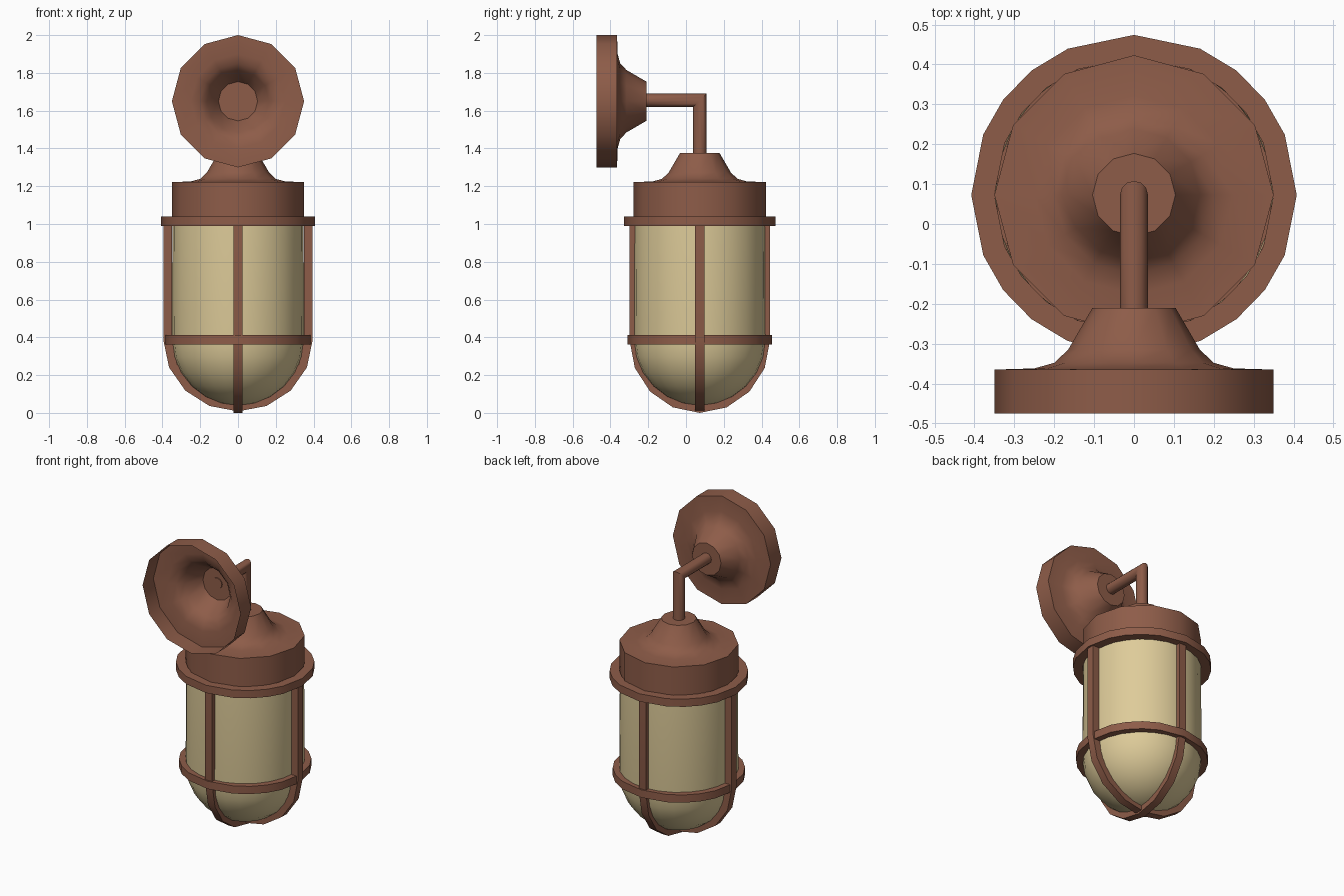
import bpy, bmesh, math
from mathutils import Matrix, Vector

if "Cube" in bpy.data.objects:
    bpy.data.objects.remove(bpy.data.objects["Cube"])

AXIS_Y = 0.073   # lantern axis
PLATE_Z = 1.65   # wall plate centre


def material(name, rgb):
    m = bpy.data.materials.new(name)
    m.diffuse_color = (*rgb, 1)
    m.use_nodes = True
    m.node_tree.nodes["Principled BSDF"].inputs["Base Color"].default_value = m.diffuse_color
    return m


BROWN = material("rust brown metal", (0.27, 0.108, 0.066))
GLASS = material("warm cream glass", (0.73, 0.60, 0.32))


def finish(bm, name, mat, angle=40, matrix=Matrix()):
    bmesh.ops.remove_doubles(bm, verts=bm.verts, dist=1e-5)
    bmesh.ops.recalc_face_normals(bm, faces=bm.faces)
    bm.transform(matrix)
    me = bpy.data.meshes.new(name)
    bm.to_mesh(me)
    bm.free()
    me.materials.append(mat)
    ob = bpy.data.objects.new(name, me)
    bpy.context.collection.objects.link(ob)
    bpy.ops.object.select_all(action='DESELECT')
    ob.select_set(True)
    bpy.context.view_layer.objects.active = ob
    if angle:
        bpy.ops.object.shade_smooth_by_angle(angle=math.radians(angle))
    return ob


def bridge(bm, a, b):
    n = len(a)
    for i in range(n):
        j = (i + 1) % n
        bm.faces.new((a[i], a[j], b[j], b[i]))


def lathe(name, profile, angles, mat, matrix, closed=False, cap_end=True, angle=40, sy=1):
    bm = bmesh.new()
    rings = [[bm.verts.new((r * math.cos(a), sy * r * math.sin(a), z)) for a in angles]
             for r, z in profile]
    for a, b in zip(rings, rings[1:]):
        bridge(bm, a, b)
    if closed:
        bridge(bm, rings[-1], rings[0])
    elif cap_end:
        bm.faces.new(rings[-1])
    return finish(bm, name, mat, angle, matrix)


def even(n):
    return [2 * math.pi * i / n for i in range(n)]


lantern = Matrix.Translation((0, AXIS_Y, 0))


# Flared shells, open at the wide end: the lid and the wall plate
def flare(wall):
    return [(0.35, -wall), (0.35, 0), (0.25, 0.003), (0.2, 0.017), (0.165, 0.05), (0.104, 0.155)]


lathe("lid", flare(0.20), even(12), BROWN, lantern @ Matrix.Translation((0, 0, 1.222)))
lathe("wall_plate", flare(0.11), even(12), BROWN,
      Matrix.Translation((0, -0.365, PLATE_Z)) @ Matrix.Rotation(-math.pi / 2, 4, 'X'))

# Mitred pipe arm joining plate and lid
bm = bmesh.new()
R, PZ = 0.035, 1.655
circ = [(R * math.cos(a), R * math.sin(a)) for a in even(12)]
r0 = [bm.verts.new((x, -0.215, PZ + t)) for x, t in circ]
r1 = [bm.verts.new((x, AXIS_Y + t, PZ + t)) for x, t in circ]
r2 = [bm.verts.new((x, AXIS_Y + t, 1.37)) for x, t in circ]
bridge(bm, r0, r1)
bridge(bm, r1, r2)
bm.faces.new(r0)
bm.faces.new(r2)
finish(bm, "pipe_arm", BROWN)

# Glass jar with rounded bottom
dome = [(0.35 * math.cos(t), 0.385 - 0.345 * math.sin(t))
        for t in [math.radians(15 * i) for i in range(6)]]
lathe("glass_jar", [(0.347, 1.03)] + dome + [(0.02, 0.041)], even(24), GLASS, lantern)

# Cage hoops: twenty corners, unevenly spaced but mirrored in each quarter
quarter = [0, 22.2, 36.5, 51, 66]
hoop = [math.radians(a) for a in
        quarter + [90] + [180 - a for a in reversed(quarter[1:])]
        + [180 + a for a in quarter] + [270] + [360 - a for a in reversed(quarter[1:])]]
for name, ro, ri, z0, z1 in (("upper_hoop", 0.408, 0.350, 0.99, 1.04),
                             ("lower_hoop", 0.390, 0.342, 0.362, 0.412)):
    lathe(name, [(ri, z0), (ro, z0), (ro, z1), (ri, z1)], hoop, BROWN, lantern,
          closed=True, angle=30, sy=0.983)


# Cage bars: U-shaped straps running under the glass
def strap(name, radius, bottom, turn):
    bm = bmesh.new()
    half = 0.025

    def arc(rad, low):
        pts = [(rad, 1.0)]
        for i in range(9):
            t = math.radians(22.5 * i)
            pts.append((rad * math.cos(t), 0.385 - (0.385 - low) * math.sin(t)))
        return pts + [(-rad, 1.0)]

    sections = []
    for (xo, zo), (xi, zi) in zip(arc(radius, bottom), arc(radius - 0.046, bottom + 0.046)):
        sections.append([bm.verts.new(p) for p in
                         ((xo, -half, zo), (xo, half, zo), (xi, half, zi), (xi, -half, zi))])
    for a, b in zip(sections, sections[1:]):
        bridge(bm, a, b)
    bm.faces.new(sections[0])
    bm.faces.new(sections[-1])
    finish(bm, name, BROWN, 30, lantern @ Matrix.Rotation(turn, 4, 'Z'))


strap("side_strap", 0.395, 0.008, 0)
strap("front_back_strap", 0.372, 0.0, math.pi / 2)
